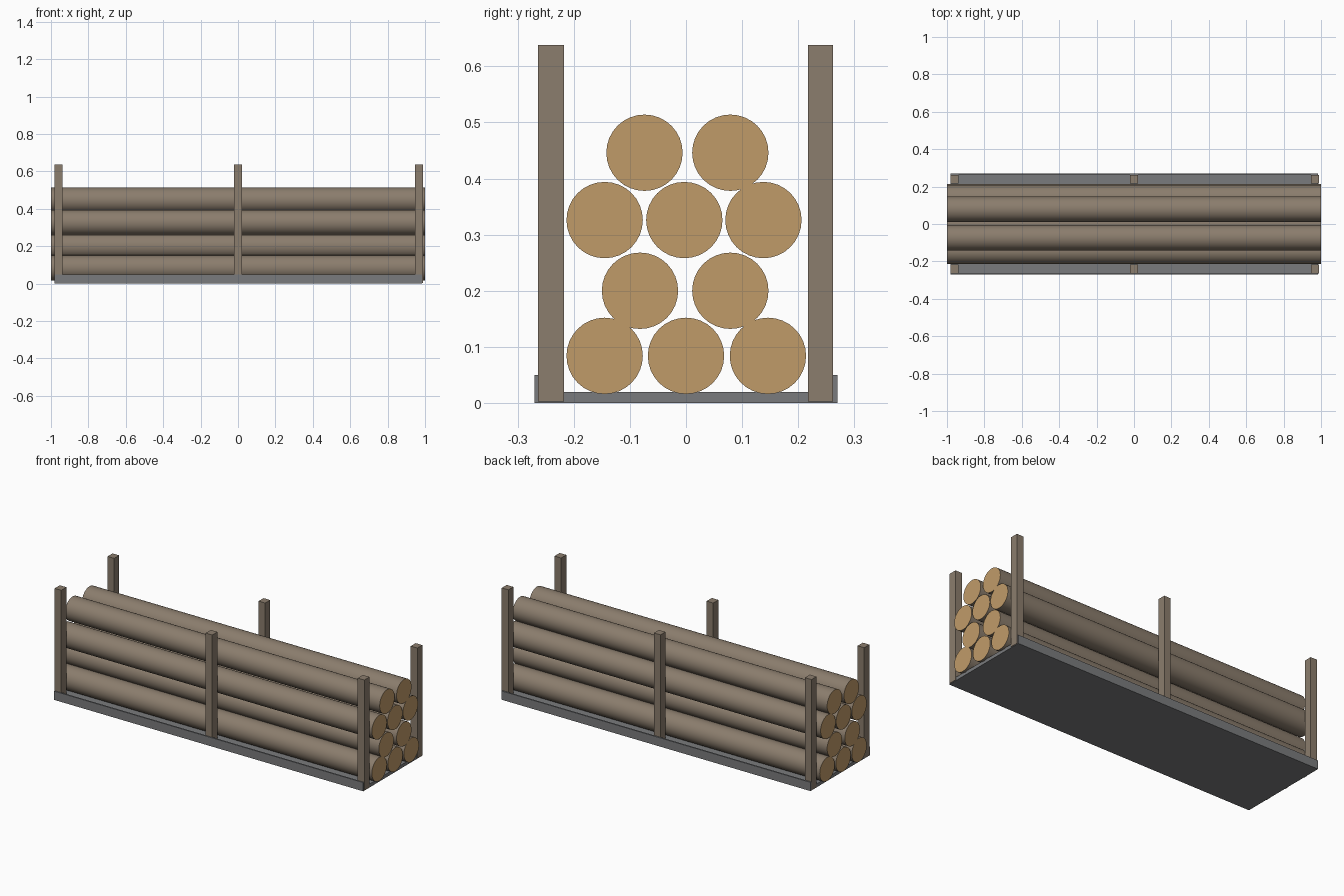
import bpy, bmesh, math
from mathutils import Matrix

if "Cube" in bpy.data.objects:
    bpy.data.objects.remove(bpy.data.objects["Cube"])


def material(name, rgb):
    lin = [((c / 255 + 0.055) / 1.055) ** 2.4 for c in rgb]
    m = bpy.data.materials.new(name)
    m.diffuse_color = (*lin, 1)
    m.use_nodes = True
    m.node_tree.nodes["Principled BSDF"].inputs["Base Color"].default_value = m.diffuse_color
    return m


bark = material("bark brown", (139, 125, 109))
cut_wood = material("cut wood tan", (192, 155, 105))
steel = material("tray grey", (122, 123, 125))


def finish(name, bm, mats):
    bmesh.ops.recalc_face_normals(bm, faces=bm.faces[:])
    me = bpy.data.meshes.new(name)
    bm.to_mesh(me)
    bm.free()
    for m in mats:
        me.materials.append(m)
    ob = bpy.data.objects.new(name, me)
    bpy.context.collection.objects.link(ob)
    return ob


def box(name, x0, x1, y0, y1, z0, z1, mat):
    bm = bmesh.new()
    bmesh.ops.create_cube(bm, size=1)
    for v in bm.verts:
        v.co = (x1 if v.co.x > 0 else x0,
                y1 if v.co.y > 0 else y0,
                z1 if v.co.z > 0 else z0)
    return finish(name, bm, [mat])


def log(name, y, z, r=0.068):
    bm = bmesh.new()
    bmesh.ops.create_cone(bm, cap_ends=True, segments=32, radius1=r, radius2=r, depth=2,
                          matrix=Matrix.Translation((0, y, z)) @ Matrix.Rotation(math.pi / 2, 4, 'Y'))
    for f in bm.faces:
        cap = len(f.verts) > 4
        f.material_index = 1 if cap else 0   # sawn ends
        f.smooth = not cap
    for e in bm.edges:
        e.smooth = all(len(f.verts) == 4 for f in e.link_faces)
    return finish(name, bm, [bark, cut_wood])


# Tray: U-shaped channel extruded along x
X0, X1, W, LIP = -0.98, 0.985, 0.27, 0.262
profile = [(-W, 0), (W, 0), (W, 0.05), (LIP, 0.05), (LIP, 0.02),
           (-LIP, 0.02), (-LIP, 0.05), (-W, 0.05)]
bm = bmesh.new()
face = bm.faces.new([bm.verts.new((X0, y, z)) for y, z in profile])
ext = bmesh.ops.extrude_face_region(bm, geom=[face])
for v in ext["geom"]:
    if isinstance(v, bmesh.types.BMVert):
        v.co.x = X1
finish("tray", bm, [steel])

# Upright stakes, three per side
for pos, x in (("left", -0.96), ("middle", 0.0), ("right", 0.967)):
    for side, y0, y1 in (("front", -0.264, -0.217), ("back", 0.217, 0.262)):
        box(f"{side}_{pos}_stake", x - 0.021, x + 0.021, y0, y1, 0.003, 0.638, bark)

# Stacked logs, row by row from the bottom
rows = [(0.084, (-0.145, 0.0, 0.146)),
        (0.200, (-0.082, 0.079)),
        (0.326, (-0.145, -0.003, 0.138)),
        (0.446, (-0.074, 0.079))]
for r, (z, ys) in enumerate(rows, 1):
    for c, y in enumerate(ys, 1):
        log(f"log_row{r}_{c}", y, z)
